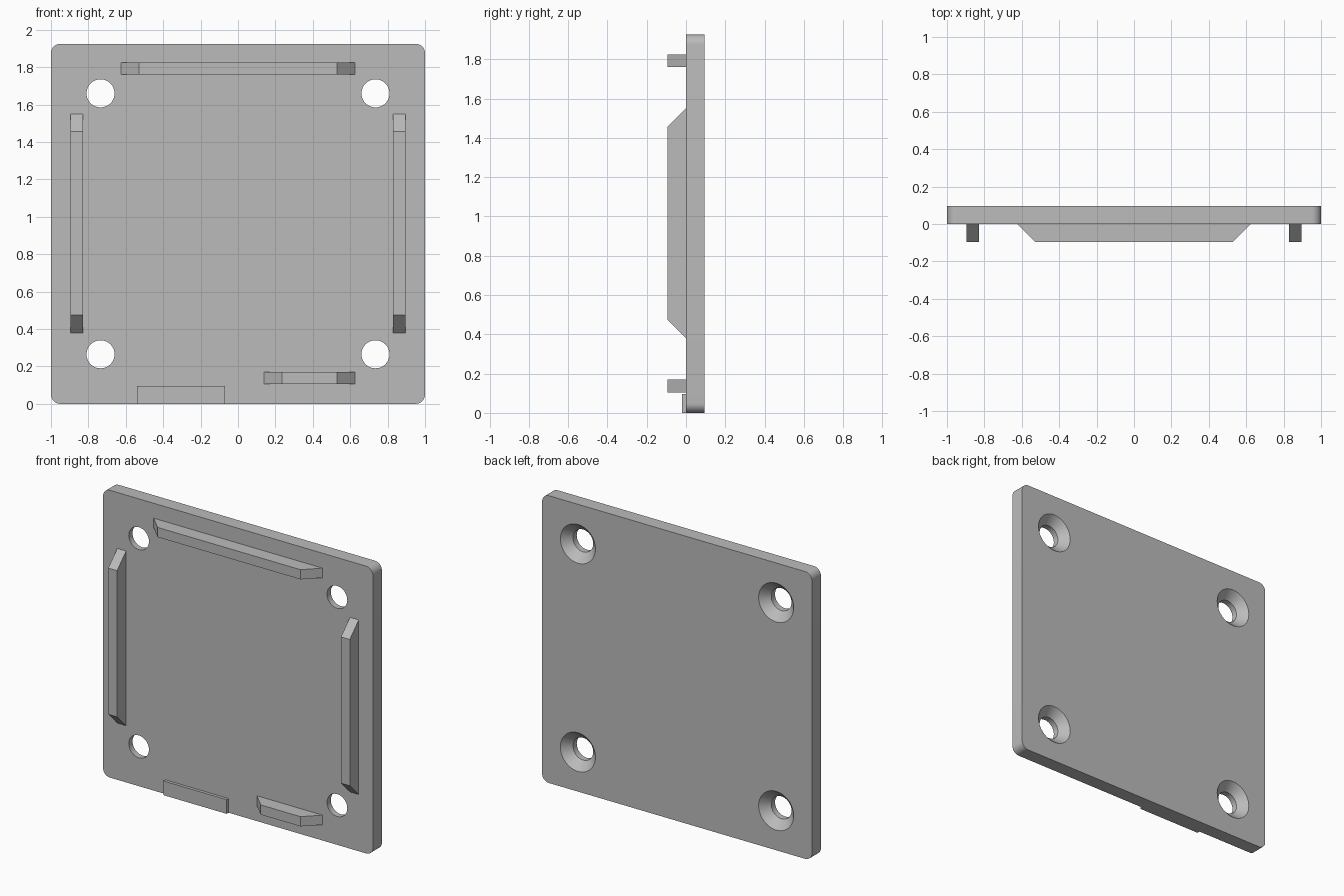
import bpy, bmesh, math

if "Cube" in bpy.data.objects:
    bpy.data.objects.remove(bpy.data.objects["Cube"], do_unlink=True)

HEIGHT, THICK, CORNER = 1.925, 0.095, 0.05
HOLE_R, SINK_R, SINK_DEPTH = 0.075, 0.13, 0.055

grey = bpy.data.materials.new("plain_grey")
grey.use_nodes = True
grey.diffuse_color = (0.5, 0.5, 0.5, 1)
grey.node_tree.nodes["Principled BSDF"].inputs["Base Color"].default_value = (0.5, 0.5, 0.5, 1)


def finish(name, bm):
    bmesh.ops.recalc_face_normals(bm, faces=bm.faces[:])
    mesh = bpy.data.meshes.new(name)
    bm.to_mesh(mesh)
    bm.free()
    mesh.materials.append(grey)
    obj = bpy.data.objects.new(name, mesh)
    bpy.context.collection.objects.link(obj)
    return obj


def prism(name, outline, offset):
    """Extrude a closed outline of 3D points along an offset."""
    bm = bmesh.new()
    face = bm.faces.new([bm.verts.new(p) for p in outline])
    side = bmesh.ops.extrude_face_region(bm, geom=[face])["geom"]
    bmesh.ops.translate(bm, vec=offset,
                        verts=[v for v in side if isinstance(v, bmesh.types.BMVert)])
    return finish(name, bm)


def rail(name, start, end, low, high, upright=False):
    """Locating rail with ends sloping at 45 degrees into the plate."""
    profile = [(start, 0.0), (start + THICK, -THICK), (end - THICK, -THICK), (end, 0.0)]
    if upright:
        return prism(name, [(low, y, s) for s, y in profile], (high - low, 0, 0))
    return prism(name, [(s, y, low) for s, y in profile], (0, 0, high - low))


# Plate with rounded corners
outline = []
for i, (sx, sz) in enumerate([(1, 1), (-1, 1), (-1, -1), (1, -1)]):
    cx = sx * (1 - CORNER)
    cz = HEIGHT / 2 + sz * (HEIGHT / 2 - CORNER)
    for k in range(9):
        a = math.pi / 2 * (i + k / 8)
        outline.append((cx + CORNER * math.cos(a), 0, cz + CORNER * math.sin(a)))
plate = prism("plate", outline, (0, THICK, 0))

# Countersunk screw holes, wide side at the back
slope = (SINK_R - HOLE_R) / SINK_DEPTH
over = 0.02
profile = [(HOLE_R, -over), (HOLE_R, THICK - SINK_DEPTH),
           (SINK_R + slope * over, THICK + over)]
bm = bmesh.new()
for x in (-0.735, 0.735):
    for z in (0.265, 1.66):
        rings = [[bm.verts.new((x + r * math.cos(math.tau * k / 48), y,
                                z + r * math.sin(math.tau * k / 48))) for k in range(48)]
                 for r, y in profile]
        for a, b in zip(rings, rings[1:]):
            for k in range(48):
                n = (k + 1) % 48
                bm.faces.new((a[k], a[n], b[n], b[k]))
        bm.faces.new(rings[0])
        bm.faces.new(rings[-1])
cutter = finish("hole_cutter", bm)
cutter.hide_render = True
cut = plate.modifiers.new("holes", "BOOLEAN")
cut.operation, cut.solver, cut.object = "DIFFERENCE", "EXACT", cutter
bpy.context.view_layer.objects.active = plate
plate.select_set(True)
bpy.ops.object.modifier_apply(modifier=cut.name)
bpy.data.objects.remove(cutter, do_unlink=True)
bpy.ops.object.shade_smooth_by_angle(angle=math.radians(30))

# Rails on the front
rail("top_rail", -0.625, 0.625, 1.76, 1.825)
rail("bottom_rail", 0.14, 0.625, 0.105, 0.17)
rail("left_rail", 0.38, 1.55, 0.83, 0.895, upright=True)
rail("right_rail", 0.38, 1.55, -0.895, -0.83, upright=True)

# Thin pad on the lower front edge
prism("edge_pad", [(-0.54, 0, 0), (-0.07, 0, 0), (-0.07, 0, 0.095), (-0.54, 0, 0.095)],
      (0, -0.02, 0))
